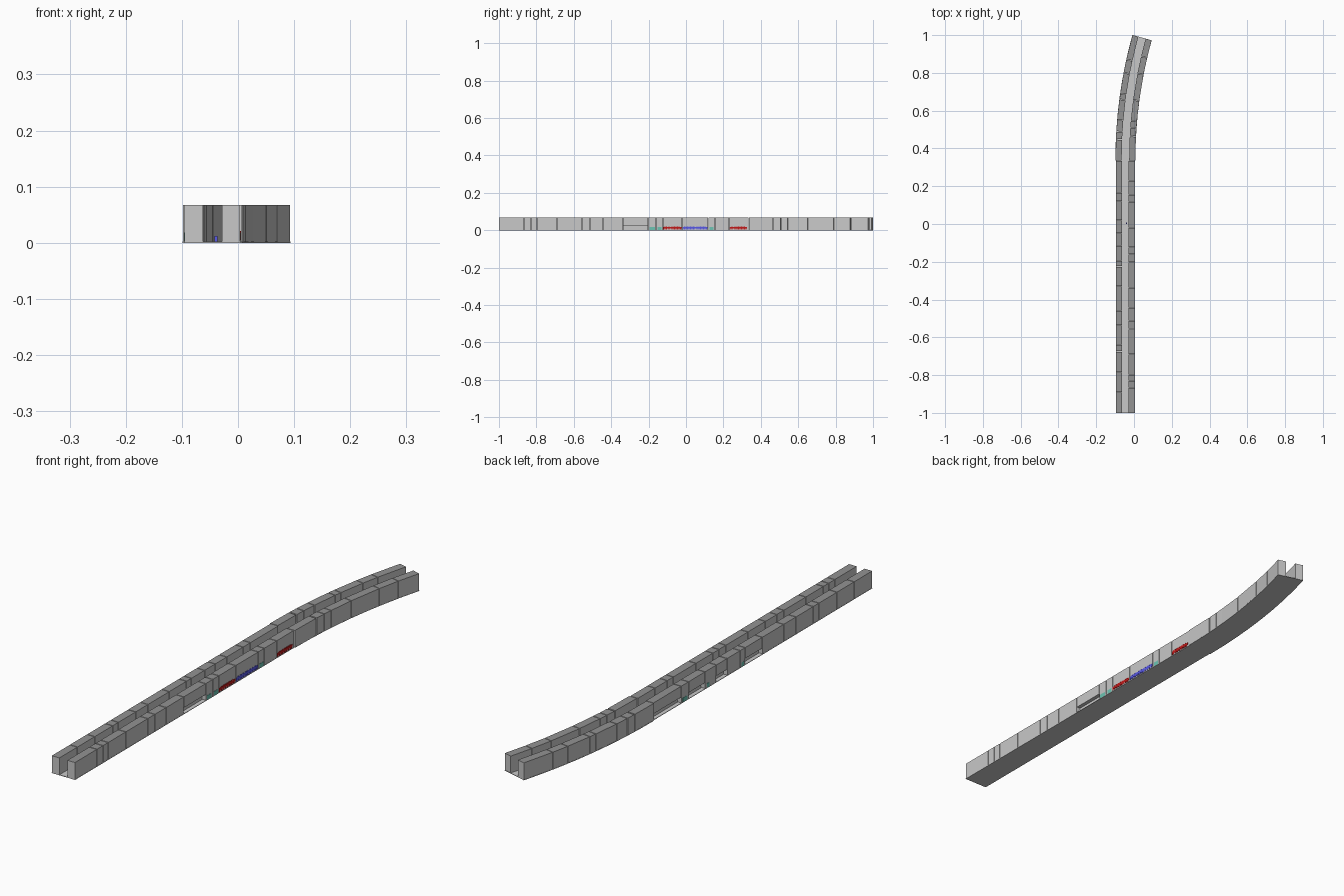
import bpy, bmesh, math

cube = bpy.data.objects.get("Cube")
if cube:
    bpy.data.objects.remove(cube, do_unlink=True)

# Street layout: straight, then an arc turning towards +x
BEND_Y = 0.34
RADIUS = 2.42
MID_X = -0.0455
END_ANGLE = math.radians(15.5)
TOP = 0.067
BASE = 0.002
SHOP_TOP = 0.025
GAP = 0.0015


def material(name, rgb):
    m = bpy.data.materials.new(name)
    m.use_nodes = True
    m.diffuse_color = (*rgb, 1)
    m.node_tree.nodes["Principled BSDF"].inputs["Base Color"].default_value = (*rgb, 1)
    return m


WALL = material("light grey wall", (0.58, 0.58, 0.58))
ROOF = material("dark grey roof", (0.29, 0.29, 0.29))
RED = material("red awning", (0.55, 0.01, 0.01))
BLUE = material("blue awning", (0.10, 0.10, 0.80))
TEAL = material("teal glass", (0.15, 0.55, 0.45))


def place(u, t):
    """Point at sideways offset u; t is distance before or angle after the bend."""
    if t <= 0:
        return MID_X + u, BEND_Y + t
    r = RADIUS - u
    return MID_X + RADIUS - r * math.cos(t), BEND_Y + r * math.sin(t)


def along(y, u):
    """Street parameter for a y position on the line at offset u."""
    if y <= BEND_Y:
        return y - BEND_Y
    return min(math.asin((y - BEND_Y) / (RADIUS - u)), END_ANGLE)


def add_block(bm, u0, u1, t0, t1, z0, z1, roof=False):
    ring = [place(u0, t0), place(u1, t0), place(u1, t1), place(u0, t1)]
    lo = [bm.verts.new((x, y, z0)) for x, y in ring]
    hi = [bm.verts.new((x, y, z1)) for x, y in ring]
    bm.faces.new(lo[::-1])
    top = bm.faces.new(hi)
    top.material_index = 1 if roof else 0
    for i in range(4):
        j = (i + 1) % 4
        bm.faces.new((lo[i], lo[j], hi[j], hi[i]))


def finish(bm, name, *mats):
    me = bpy.data.meshes.new(name)
    bm.to_mesh(me)
    bm.free()
    for m in mats:
        me.materials.append(m)
    ob = bpy.data.objects.new(name, me)
    bpy.context.collection.objects.link(ob)
    return ob


# Road and pavement slab
bm = bmesh.new()
add_block(bm, -0.05, 0.05, -1 - BEND_Y, 0, 0, BASE)
STEPS = 8
for i in range(STEPS):
    add_block(bm, -0.053, 0.053, END_ANGLE * i / STEPS, END_ANGLE * (i + 1) / STEPS, 0, BASE)
finish(bm, "street_ground", WALL)

# Rows of buildings: side, dividing lines, starts of the overhanging ones
ROWS = {
    "left": (1, [-1, -0.866, -0.829, -0.797, -0.69, -0.556, -0.513, -0.444, -0.337, -0.203,
                 -0.16, -0.123, -0.02, 0.118, 0.155, 0.23, 0.335, 0.465, 0.508, 0.545,
                 0.652, 0.791, 0.88, 0.973], {-0.337}),
    "right": (-1, [-1, -0.89, -0.785, -0.675, -0.64, -0.535, -0.46, -0.33, -0.225, -0.195,
                   -0.115, -0.05, 0.02, 0.12, 0.165, 0.335, 0.45, 0.49, 0.55, 0.66,
                   0.69, 0.80, 0.87, 1.0], {-0.33, -0.115, 0.02, 0.165}),
}

for row, (side, cuts, raised) in ROWS.items():
    for n, (a, b) in enumerate(zip(cuts, cuts[1:]), 1):
        shift = 0.003 if a > 0.33 else 0
        inner, outer = side * (0.017 + shift), side * (0.0495 + shift)
        t0, t1 = along(a, side * 0.05), along(b, side * 0.05)
        g = GAP / RADIUS if t0 > 0 else GAP
        t0, t1 = t0 + (g if n > 1 else 0), t1 - (g if n < len(cuts) - 1 else 0)
        u0, u1 = sorted((inner, outer))
        bm = bmesh.new()
        if a in raised:
            # Overhang above a set-back ground floor
            add_block(bm, u0, u1, t0, t1, SHOP_TOP, TOP, True)
            v0, v1 = sorted((inner, outer - side * 0.015))
            add_block(bm, v0, v1, t0, t1, BASE, SHOP_TOP)
        else:
            add_block(bm, u0, u1, t0, t1, BASE, TOP, True)
        finish(bm, f"{row}_building_{n}", WALL, ROOF)


def plate(bm, side, a, b, z0, z1, out=0.0012):
    u0, u1 = sorted((side * 0.049, side * (0.0495 + out)))
    add_block(bm, u0, u1, a - BEND_Y, b - BEND_Y, z0, z1)


# Scalloped awnings along the left row's outer face
for name, mat, a, b in (("red_awning_south", RED, -0.122, -0.024),
                        ("blue_awning", BLUE, -0.018, 0.115),
                        ("red_awning_north", RED, 0.232, 0.326)):
    bm = bmesh.new()
    plate(bm, 1, a, b, 0.009, 0.018)
    count = round((b - a) / 0.008)
    step = (b - a) / count
    for i in range(count):
        plate(bm, 1, a + i * step, a + (i + 0.6) * step, 0.004, 0.009)
        if 0 < i < count - 1:
            plate(bm, 1, a + i * step, a + (i + 0.6) * step, 0.018, 0.021)
    finish(bm, name, mat)

# Glass shop fronts on both outer faces
for n, (side, a, b) in enumerate(((1, -0.2, -0.163), (1, -0.157, -0.126), (1, 0.121, 0.152),
                                  (-1, -0.222, -0.198), (-1, -0.012, 0.012),
                                  (-1, 0.124, 0.160)), 1):
    bm = bmesh.new()
    plate(bm, side, a + 0.004, b - 0.004, BASE, 0.018, 0.0008)
    finish(bm, f"shop_glass_{n}", TEAL)

# Small blue kiosk in the road
bm = bmesh.new()
add_block(bm, 0.004, 0.009, -BEND_Y, -BEND_Y + 0.008, BASE, 0.012)
finish(bm, "street_kiosk", BLUE)
